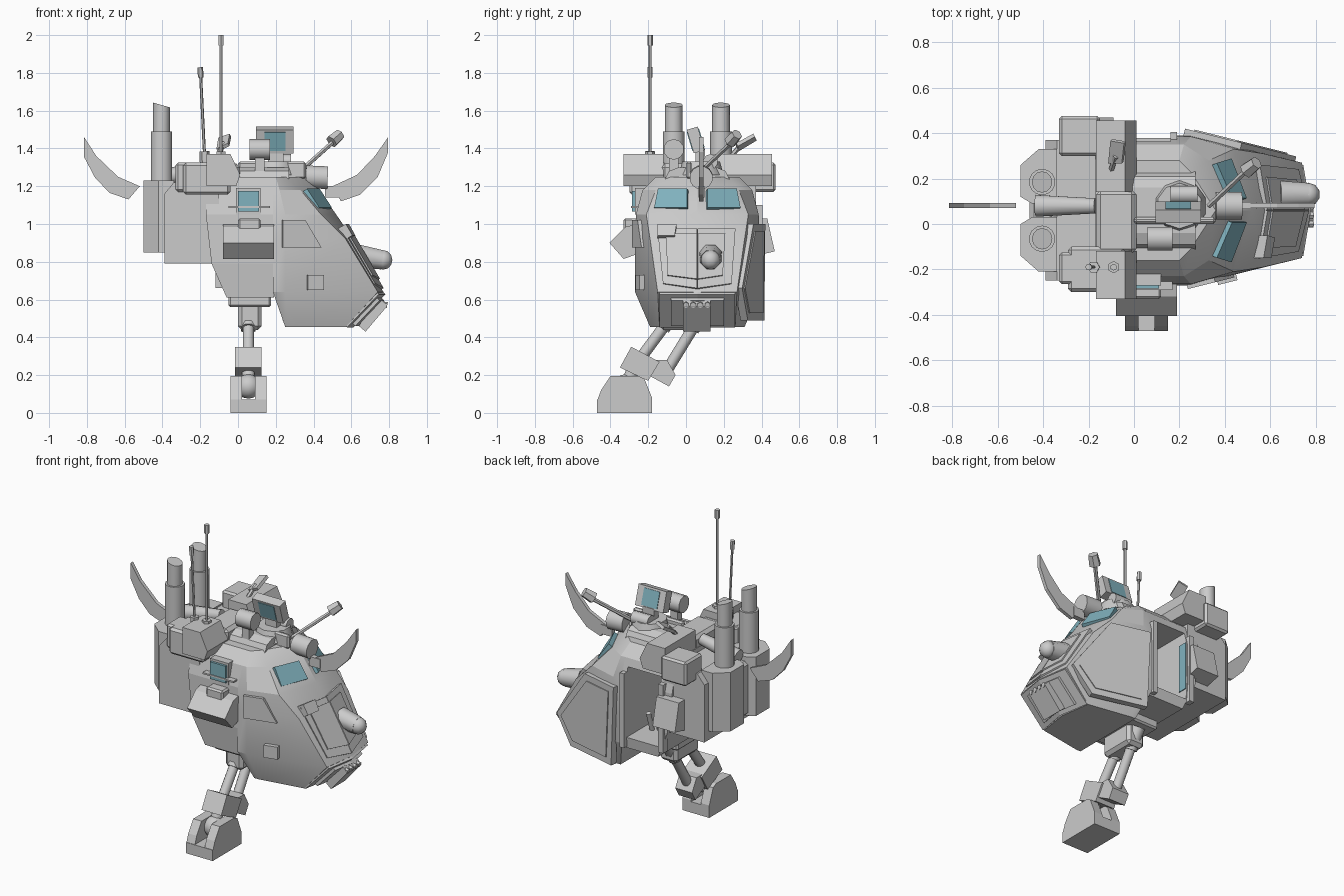
import bpy, bmesh, math
from mathutils import Vector

if "Cube" in bpy.data.objects:
    bpy.data.objects.remove(bpy.data.objects["Cube"])

C = 0.06  # hull centre line in y
blue = bpy.data.materials.new("window_glass")
blue.diffuse_color = (0.22, 0.45, 0.52, 1)
blue.use_nodes = True
blue.node_tree.nodes["Principled BSDF"].inputs["Base Color"].default_value = blue.diffuse_color


def finish(name, bm, mat=None, smooth=0):
    bmesh.ops.recalc_face_normals(bm, faces=bm.faces)
    me = bpy.data.meshes.new(name)
    bm.to_mesh(me)
    bm.free()
    if smooth:
        for p in me.polygons:
            p.use_smooth = True
        me.set_sharp_from_angle(angle=math.radians(smooth))
    if mat:
        me.materials.append(mat)
    ob = bpy.data.objects.new(name, me)
    bpy.context.collection.objects.link(ob)
    return ob


def loft(name, rings, mat=None, smooth=0):
    bm = bmesh.new()
    vs = [[bm.verts.new(p) for p in r] for r in rings]
    n = len(vs[0])
    for a, b in zip(vs, vs[1:]):
        for i in range(n):
            bm.faces.new((a[i], a[(i + 1) % n], b[(i + 1) % n], b[i]))
    bm.faces.new(vs[0])
    bm.faces.new(vs[-1])
    return finish(name, bm, mat, smooth)


def prism(name, pts, axis, a, b, mat=None):
    # outline in the plane across the axis, pushed from a to b
    def put(p, d):
        q = list(p)
        q.insert("xyz".index(axis), d)
        return q
    return loft(name, [[put(p, a) for p in pts], [put(p, b) for p in pts]], mat)


def box(name, x, y, z, bevel=0, mat=None):
    ob = prism(name, [(x[0], y[0]), (x[1], y[0]), (x[1], y[1]), (x[0], y[1])], "z", z[0], z[1], mat)
    if bevel:
        m = ob.modifiers.new("bevel", "BEVEL")
        m.width, m.segments = bevel, 1
    return ob


def rod(name, p, q, r1, r2=None, n=12, mat=None):
    p, q = Vector(p), Vector(q)
    r2 = r1 if r2 is None else r2
    rot = (q - p).to_track_quat("Z", "Y")
    ring = lambda o, r: [o + rot @ Vector((r * math.cos(t), r * math.sin(t), 0))
                         for t in [2 * math.pi * (i + .5) / n for i in range(n)]]
    return loft(name, [ring(p, r1), ring(q, r2)], mat, 50 if n > 7 else 0)


def ball(name, c, r, n=10):
    bm = bmesh.new()
    bmesh.ops.create_uvsphere(bm, u_segments=n, v_segments=n // 2 + 1, radius=r)
    bmesh.ops.translate(bm, vec=c, verts=bm.verts)
    return finish(name, bm, None, 60)


def plate(name, pts, t, mat=None):
    # flat polygon thickened to both sides
    p = [Vector(v) for v in pts]
    n = (p[1] - p[0]).cross(p[2] - p[0]).normalized() * t
    return loft(name, [[v - n for v in p], [v + n for v in p]], mat)


# nose hull: stacked plan outlines
rows = [(.455, .25, .28, .25, .57, .2, .60), (.64, .185, .25, .33, .74, .21, .77),
        (.92, .185, .25, .33, .57, .25, .61), (1.05, .185, .25, .325, .44, .27, .52),
        (1.18, .185, .22, .29, .33, .22, .43), (1.25, .185, .2, .22, .25, .17, .36)]
loft("nose_hull", [[(xr, C - w, z), (xm, C - w, z), (xc, C - wc, z), (xf, C, z),
                    (xc, C + wc, z), (xm, C + w, z), (xr, C + w, z)]
                   for z, xr, xm, w, xc, wc, xf in rows], smooth=22)

# cabin with an open doorway on the far side
cab = loft("cabin", [[(x0, C - w, z), (.19, C - w, z), (.19, C + w, z), (x0, C + w, z)]
                     for z, x0, w in [(.61, -.06, .31), (.79, -.14, .33), (1.05, -.17, .325),
                                      (1.18, -.17, .29), (1.25, -.17, .22)]])
cut = box("doorway_cutter", (-.08, .16), (-.05, .6), (.68, 1.13))
cut.hide_render = True
cut.hide_viewport = True
m = cab.modifiers.new("doorway", "BOOLEAN")
m.operation, m.object, m.solver = "DIFFERENCE", cut, "EXACT"
box("door_front_post", (.16, .19), (C + .3, C + .345), (.62, 1.1))
box("door_rear_post", (-.12, -.085), (C + .3, C + .345), (.66, 1.1))
box("door_inner_glass", (-.083, -.075), (.32, .38), (.75, 1.06), mat=blue)
box("seat", (-.05, .08), (0, .2), (.67, .76), .015)
rod("control_stick", (.1, .2, .67), (.1, .24, .8), .015)

# rear body
prism("rear_body", [(-.39, .79), (-.1, .79), (-.1, 1.22), (-.34, 1.22), (-.39, 1.16)], "y", C - .31, C + .31)
prism("rear_side_box", [(.36, 1.03), (.43, 1.03), (.47, .855), (.36, .83)], "x", -.25, -.09)
box("rear_core", (-.46, -.35), (C - .1, C + .1), (.85, 1.2), .02)
for s in (-1, 1):
    shell = [(-.34, .27), (-.42, .27), (-.5, .2), (-.5, .06), (-.45, .03), (-.34, .03)]
    prism("exhaust_shell", [(x, C + s * y) for x, y in shell], "z", .85, 1.23)
    y = C + s * .125
    rod("exhaust_pipe", (-.405, y, 1.1), (-.405, y, 1.49), .058, n=14)
    turn = [2 * math.pi * i / 12 for i in range(12)]
    loft("exhaust_tip", [[(-.405 + .045 * math.cos(t), y + .047 * math.sin(t),
                           1.63 - .013 * math.cos(t) if k else 1.48) for t in turn] for k in (0, 1)], smooth=50)
    ya, yb = (-.265, -.125) if s < 0 else (.3, .475)
    box("roof_side_box", (-.33, -.15), (ya, yb), (1.17, 1.325), .012)
    # chamfered pods at both ends of the roof bar
    ya, yb = (-.33, -.12) if s < 0 else (.14, .455)
    prism("roof_pod", [(-.167, 1.2), (-.01, 1.2), (.012, 1.26), (-.04, 1.37), (-.167, 1.37)], "y", ya, yb)
box("roof_bar", (-.167, .01), (-.13, .15), (1.2, 1.32), .02)
box("roof_rear_block", (-.29, -.04), (-.3, -.1), (1.155, 1.325), .015)
rod("roof_rear_pipe", (-.43, .08, 1.24), (-.17, .08, 1.29), .05, .035, 10)

# tusks
rear = [(-.815, 1.46), (-.815, 1.355), (-.757, 1.245), (-.68, 1.165), (-.58, 1.13), (-.52, 1.2),
        (-.635, 1.25), (-.75, 1.36)]
front = [(.795, 1.46), (.795, 1.38), (.74, 1.25), (.645, 1.155), (.545, 1.12), (.5, 1.2), (.63, 1.26), (.725, 1.36)]
for nm, pts in (("rear_tusk", rear), ("front_tusk", front)):
    prism(nm, pts, "y", .07, .093)
rod("front_tusk_mount", (.36, .08, 1.25), (.475, .08, 1.245), .062, n=12)
box("front_tusk_clamp", (.46, .54), (.065, .098), (1.14, 1.2))

# roof gear
loft("roof_hatch", [[(.08 + a * .19, C + b * w, z) for a, b in ((-1, -1), (1, -1), (1, 1), (-1, 1))]
                    for z, w in ((1.22, .18), (1.28, .15), (1.3, .1))])
rod("roof_ring", (.2, .08, 1.26), (.2, .08, 1.33), .12, .1, 10)
rod("roof_barrel", (.16, .13, 1.33), (.28, .13, 1.33), .04, n=10)
rod("roof_lamp", (.06, -.065, 1.395), (.17, -.065, 1.395), .055, n=10)
box("roof_lamp_stand", (.09, .14), (-.09, -.04), (1.24, 1.36))
tilt = lambda x, y, z: (x, y - .3 * (z - 1.45), z)
for nm, h, g, t, mt in (("monitor", .1, .062, .03, None), ("monitor_screen", .056, .05, .034, blue)):
    plate(nm, [tilt(.195 - h, .05, 1.445 - g), tilt(.195 + h, .05, 1.445 - g),
               tilt(.195 + h, .05, 1.445 + g), tilt(.195 - h, .05, 1.445 + g)], t, mt)
box("monitor_stand", (.16, .24), (.05, .1), (1.28, 1.4))
box("roof_rail", (.0, .36), (.0, .03), (1.24, 1.33), .01)
rod("feeler_stalk", (.33, .08, 1.28), (.51, .25, 1.44), .013, n=6)
rod("feeler_head", (.495, .235, 1.435), (.54, .27, 1.475), .036, .03, 6)
rod("paddle_stalk", (-.1, .24, 1.36), (-.08, .3, 1.43), .013, n=6)
plate("paddle_head", [(-.11, .27, 1.39), (-.05, .27, 1.42), (-.04, .36, 1.47), (-.1, .37, 1.45)], .01)

# antennas
for nm, p, q in (("tall_antenna", (-.09, -.19, 1.32), (-.09, -.19, 2.0)),
                 ("short_antenna", (-.175, -.19, 1.32), (-.2, -.19, 1.83))):
    p, q = Vector(p), Vector(q)
    d = (q - p).normalized()
    rod(nm, p, q, .008, n=6)
    rod(nm + "_base", p, p + d * .065, .027, n=6)
    rod(nm + "_tip", q - d * .055, q, .015, n=6)

# windows
for s in (-1, 1):
    plate("windscreen", [(x, C + s * y, z) for x, y, z in
                         ((.487, .05, 1.08), (.42, .225, 1.08), (.355, .205, 1.18), (.422, .05, 1.18))], .013, blue)
box("side_window_frame", (-.01, .12), (-.27, -.2), (1.05, 1.19))
box("side_window", (.0, .11), (-.285, -.2), (1.065, 1.175), mat=blue)
box("side_window_ledge", (-.05, .17), (-.29, -.24), (1.085, 1.095))

# cheek panels follow the tapered nose sides
def cheek(pts, s):
    return [(x, C + s * (.333 - .25 * (x - .25)), z) for x, z in pts]
plate("cheek_plate", cheek([(.22, 1.0), (.47, 1.0), (.71, .66), (.59, .49), (.24, .49)], 1), .02)
plate("cheek_inner_plate", cheek([(.26, .96), (.45, .96), (.67, .66), (.57, .53), (.28, .53)], 1), .026)
plate("side_panel", cheek([(.235, 1.02), (.355, 1.02), (.44, .875), (.235, .875)], -1), .01)
plate("side_square", cheek([(.365, .65), (.45, .65), (.45, .73), (.365, .73)], -1), .025)

# face: two halves swept back from the centre line
def face(y, z, o=0):
    return (.607 + (.92 - z) * .58 + o * .86 - .17 * abs(y - C), y, z + o * .5)
for ya, yb in ((-.15, -.12), (.26, .24)):
    plate("face_plate", [face(C, .97), face(ya, .97), face(yb, .68), face(C, .655)], .012)
    plate("face_inner_plate", [face(C, .94), face(ya * .75 + .01, .94), face(yb * .8, .72), face(C, .7)], .02)
loft("brow_lamp", [[face(y, z, o) for y, z in ((-.15, .92), (-.06, .92), (-.05, .98), (-.15, .98))]
                   for o in (-.01, .04)])
rod("eye_housing", (.64, .13, .83), (.765, .13, .81), .065, .055, 8)
ball("eye", (.768, .13, .81), .052)

# mouth
def lip(name, w, g, o):
    prof = [(.768 - g, .64 - g), (.768 - g + o, .64 - g - o), (.6 + g + o, .465 + g - o), (.6 + g, .465 + g)]
    loft(name, [[(x - .17 * abs(k) * w, C + k * w, z) for x, z in prof] for k in (-1, 0, 1)])
lip("mouth_frame", .2, 0, .012)
lip("mouth_frame_inner", .14, .02, .025)
prism("mouth_grille", [(.71, .575), (.76, .6), (.79, .565), (.675, .43), (.64, .46)], "y", -.015, .13)
for i in range(4):
    y = .0 + i * .038
    rod("grille_tooth", (.71, y, .585), (.79, y, .57), .016, n=6)

# hip armour
prism("hip_armour", [(-.26, 1.0), (-.32, .985), (-.405, .9), (-.33, .815), (-.26, .84)], "x", -.08, .19)
box("hip_armour_hinge", (0, .12), (-.33, -.24), (.96, 1.03), .01)

# leg
box("hip_flange", (-.05, .175), (-.18, .16), (.56, .62), .01)
box("hip_joint", (0, .125), (-.14, .1), (.44, .58), .02)
X = .055
for off, end in ((0, .27), (.145, .21)):
    top = Vector((X, -.04 + off, .56))
    low = Vector((X, -.255 + off, end))
    d = (low - top).normalized()
    rod("leg_strut", top, low, .03, n=10)
    rod("leg_sleeve", top, top + d * .14, .042, n=8)
plate("knee_block", [(X, -.29, .35), (X, -.14, .27), (X, -.2, .17), (X, -.35, .24)], .07)
plate("knee_bracket", [(X, -.2, .28), (X, -.1, .28), (X, -.055, .2), (X, -.09, .14), (X, -.2, .2)], .06)
rod("ankle_rod", (X, -.27, .25), (X, -.32, .13), .035, n=10)
ball("ankle_ball", (X, -.32, .14), .065, 12)

# foot
prof = [(-.47, 0), (-.18, 0), (-.18, .08), (-.22, .18), (-.25, .195), (-.4, .195), (-.45, .12), (-.472, .06)]
prism("foot_sole", [(-.472, 0), (-.18, 0), (-.18, .07), (-.472, .07)], "x", -.04, .15)
for a, b in ((-.04, .02), (.09, .15)):
    prism("foot_side", prof, "x", a, b)
